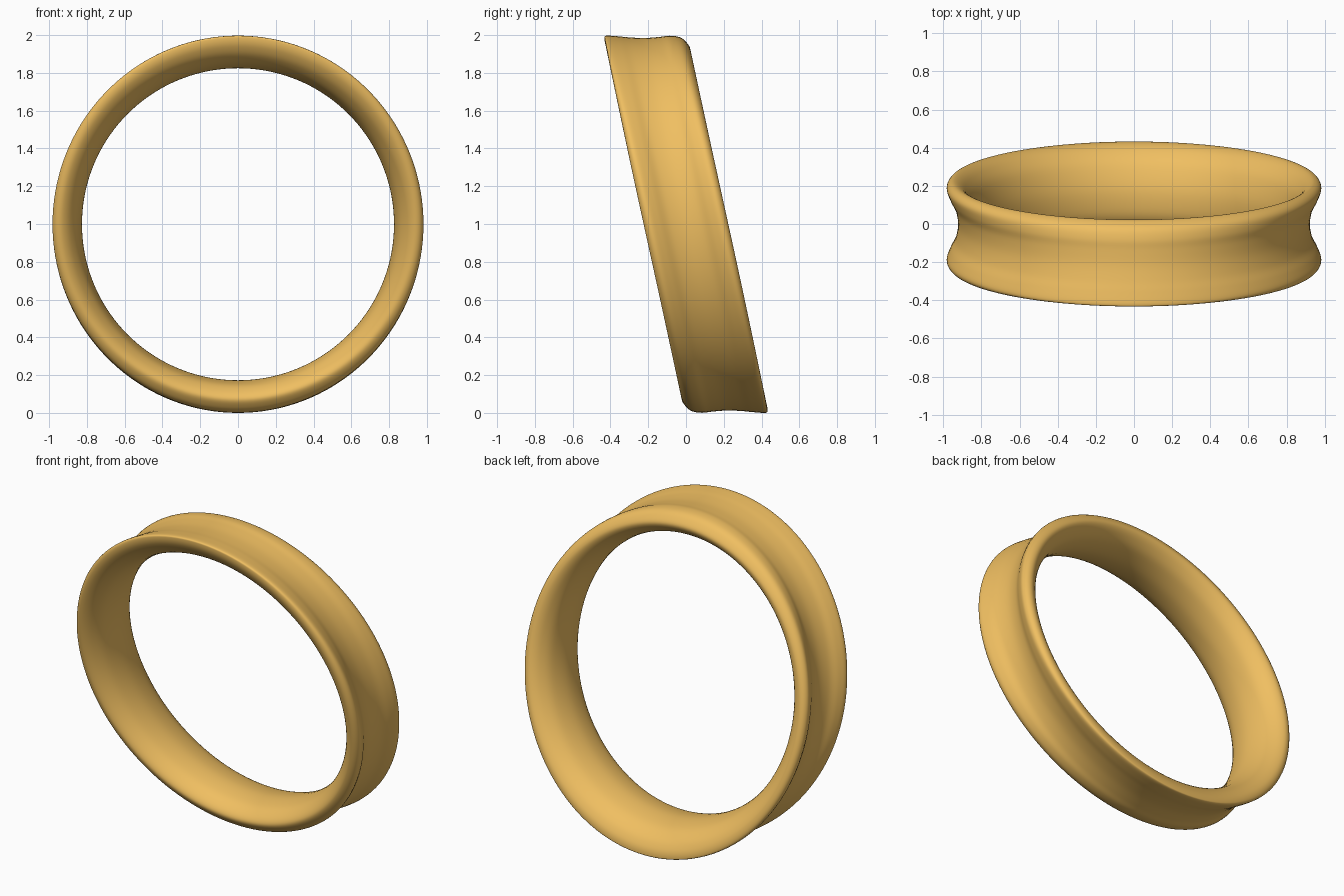
import bpy, math

if "Cube" in bpy.data.objects:
    bpy.data.objects.remove(bpy.data.objects["Cube"])

SHEAR = 0.22      # lean of the ring towards the front at the top
SEGMENTS = 144    # steps around the ring
STEPS = 5         # smoothing steps between section points

# Cross-sections as (offset along axis, radius), from the outer waist round the rear lip,
# the inner waist and the front lip
half = [(0.08, 0.935), (0.14, 0.965), (0.188, 0.982), (0.218, 0.965),
        (0.222, 0.93), (0.19, 0.886), (0.12, 0.845)]
side = [(0, 0.922)] + half + [(0, 0.826)] + [(-u, r) for u, r in reversed(half)]
top = [(0, 0.986), (0.08, 0.992), (0.135, 0.998), (0.185, 0.99), (0.213, 0.965),
       (0.226, 0.925), (0.19, 0.882), (0.12, 0.845), (0, 0.826),
       (-0.12, 0.846), (-0.185, 0.89), (-0.213, 0.94), (-0.216, 0.982),
       (-0.203, 0.998), (-0.14, 0.995), (-0.08, 0.989)]
bottom = [(-u, r) for u, r in [top[-i % len(top)] for i in range(len(top))]]


def smooth_loop(points):
    """Closed Catmull-Rom curve through the points."""
    n, out = len(points), []
    for i in range(n):
        p = [points[(i + k) % n] for k in (-1, 0, 1, 2)]
        for s in range(STEPS):
            t = s / STEPS
            out.append(tuple(0.5 * (2 * b + (c - a) * t + (2 * a - 5 * b + 4 * c - d) * t * t
                                    + (3 * b - a - 3 * c + d) * t ** 3)
                             for a, b, c, d in zip(*p)))
    return out


side, top, bottom = map(smooth_loop, (side, top, bottom))
m = len(side)

# Loft the sections around the leaning ring
verts, faces = [], []
for i in range(SEGMENTS):
    a = 2 * math.pi * i / SEGMENTS
    c, s = math.cos(a), math.sin(a)
    end = top if s > 0 else bottom
    for (u0, r0), (u1, r1) in zip(side, end):
        w = s * s
        u, r = u0 + (u1 - u0) * w, r0 + (r1 - r0) * w
        verts.append((r * c, u - SHEAR * r * s, 1 + r * s))
    k = (i + 1) % SEGMENTS
    for j in range(m):
        l = (j + 1) % m
        faces.append((i * m + j, i * m + l, k * m + l, k * m + j))

mesh = bpy.data.meshes.new("flared_ring")
mesh.from_pydata(verts, [], faces)
mesh.update()
ring = bpy.data.objects.new("flared_ring", mesh)
bpy.context.collection.objects.link(ring)

# Consistent outward normals, stand on the ground
import bmesh
bm = bmesh.new()
bm.from_mesh(mesh)
bmesh.ops.recalc_face_normals(bm, faces=bm.faces)
low = min(v.co.z for v in bm.verts)
bmesh.ops.translate(bm, verts=bm.verts, vec=(0, 0, -low))
bm.to_mesh(mesh)
bm.free()
for p in mesh.polygons:
    p.use_smooth = True

# Golden material
gold = bpy.data.materials.new("gold")
gold.diffuse_color = (0.87, 0.52, 0.12, 1)
gold.use_nodes = True
gold.node_tree.nodes["Principled BSDF"].inputs["Base Color"].default_value = gold.diffuse_color
mesh.materials.append(gold)
